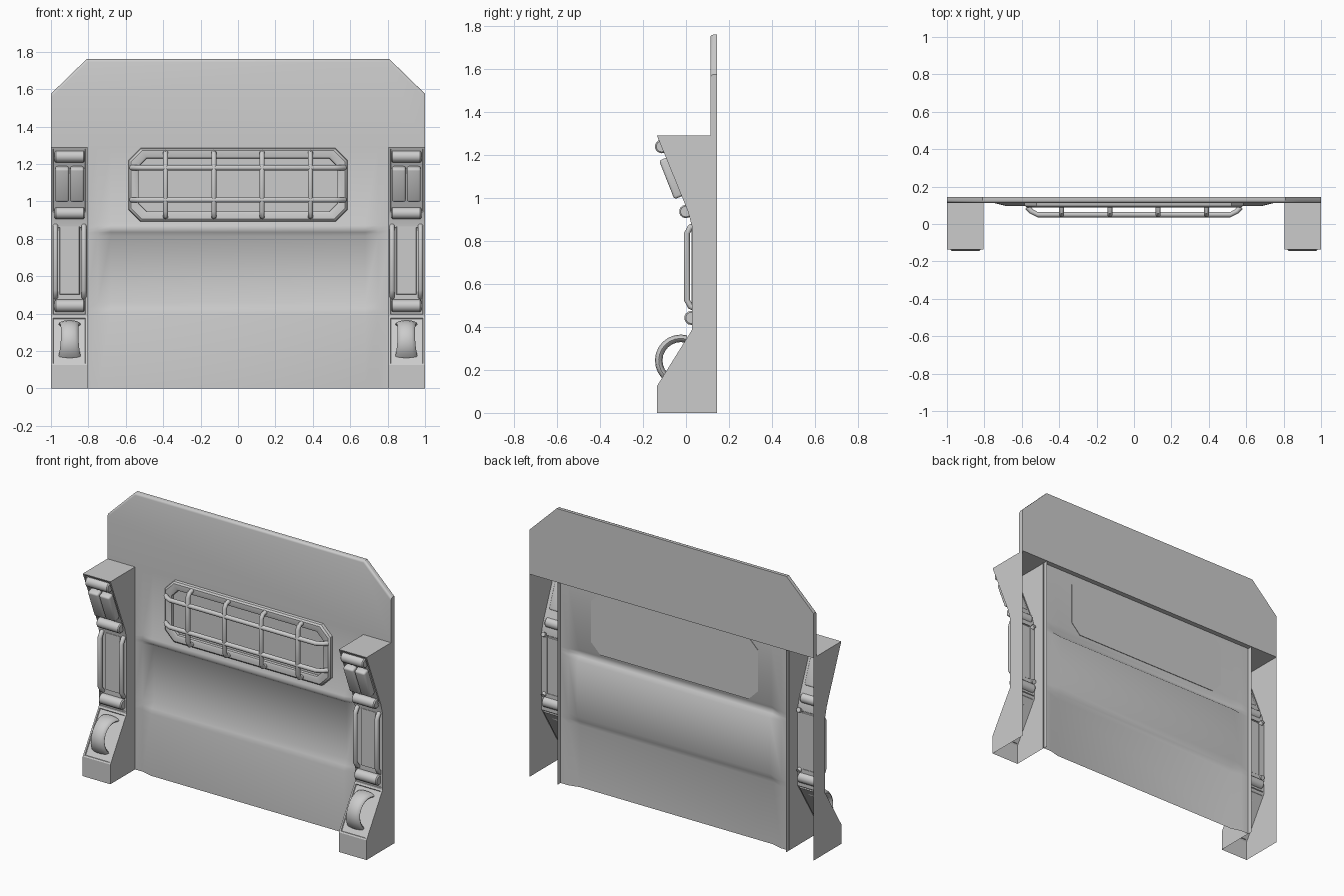
import bpy, bmesh, math
from mathutils import Vector

if "Cube" in bpy.data.objects:
    bpy.data.objects.remove(bpy.data.objects["Cube"])


def finish(name, bm, mirror=False, recalc=True, angle=35):
    if recalc:
        bmesh.ops.recalc_face_normals(bm, faces=bm.faces[:])
    me = bpy.data.meshes.new(name)
    bm.to_mesh(me)
    bm.free()
    me.shade_smooth()
    me.set_sharp_from_angle(angle=math.radians(angle))
    ob = bpy.data.objects.new(name, me)
    bpy.context.collection.objects.link(ob)
    if mirror:
        ob.modifiers.new("mirror", 'MIRROR')
    return ob


def sweep(bm, path, side, a, b, sides=12):
    """Elliptical tube along a planar path; a = half width along side, b = half thickness."""
    pts = [Vector(p) for p in path]
    side = Vector(side)
    rings = []
    for i, p in enumerate(pts):
        t = (pts[min(i + 1, len(pts) - 1)] - pts[max(i - 1, 0)]).normalized()
        up = t.cross(side)
        w = a[i] if isinstance(a, list) else a
        h = b[i] if isinstance(b, list) else b
        rings.append([bm.verts.new(p + side * w * math.cos(k * math.tau / sides)
                                   + up * h * math.sin(k * math.tau / sides))
                      for k in range(sides)])
    for r, s in zip(rings, rings[1:]):
        for k in range(sides):
            bm.faces.new((r[k], r[(k + 1) % sides], s[(k + 1) % sides], s[k]))
    bm.faces.new(rings[0])
    bm.faces.new(rings[-1])


# Upper slab with cut corners and softened front edge
bm = bmesh.new()
outline = [(-1, 1.29), (1, 1.29), (1, 1.575), (0.81, 1.76), (-0.81, 1.76), (-1, 1.575)]
front = [bm.verts.new((x, 0.113, z)) for x, z in outline]
back = [bm.verts.new((x, 0.145, z)) for x, z in outline]
bm.faces.new(front)
bm.faces.new(back)
for i in range(6):
    j = (i + 1) % 6
    bm.faces.new((front[i], front[j], back[j], back[i]))
rim = [e for e in bm.edges if all(v in front for v in e.verts)
       and sum(v.co.z for v in e.verts) > 2.9]
bmesh.ops.bevel(bm, geom=rim, offset=0.014, segments=3, profile=0.5, affect='EDGES')
finish("upper_slab", bm)

# Wall sheet: lip, recessed middle panel and slightly raised foot
profile = [(1.29, 0), (0.895, 0), (0.87, -0.016), (0.85, -0.018), (0.835, -0.01), (0.815, 0.012),
           (0.46, 0.012), (0.425, -0.008), (0.395, -0.018), (0, -0.018)]
columns = [(-0.81, 0), (-0.75, 0), (-0.68, 1), (0.68, 1), (0.75, 0), (0.81, 0)]
bm = bmesh.new()
grid = [[bm.verts.new((x, 0.113 + d * w, z)) for x, w in columns] for z, d in profile]
for top, low in zip(grid, grid[1:]):
    for i in range(len(columns) - 1):
        bm.faces.new((low[i], low[i + 1], top[i + 1], top[i]))
finish("wall_panel", bm, recalc=False, angle=50)

# Octagonal cage frame with sunken floor
bm = bmesh.new()
loops = []
for inset, y in [(0, 0.116), (0.004, 0.097), (0.014, 0.088), (0.044, 0.088), (0.054, 0.094), (0.056, 0.11)]:
    x, h, c = 0.587 - inset, 0.197 - inset, 0.065 - inset * 0.4
    corners = [(-x + c, -h), (x - c, -h), (x, -h + c), (x, h - c),
               (x - c, h), (-x + c, h), (-x, h - c), (-x, -h + c)]
    loops.append([bm.verts.new((u, y, 1.088 + v)) for u, v in corners])
for r, s in zip(loops, loops[1:]):
    for i in range(8):
        bm.faces.new((r[i], r[(i + 1) % 8], s[(i + 1) % 8], s[i]))
bm.faces.new(loops[-1])
bm.faces.new(loops[0])
finish("cage_frame", bm)

# Cage bars
bm = bmesh.new()
for z in (1.18, 1.008):
    sweep(bm, [(-0.57, 0.09, z), (-0.55, 0.068, z), (-0.515, 0.05, z),
               (0.515, 0.05, z), (0.55, 0.068, z), (0.57, 0.09, z)], (0, 0, 1), 0.014, 0.014)
for x in (-0.387, -0.129, 0.129, 0.387):
    sweep(bm, [(x, 0.09, 0.918), (x, 0.065, 0.922), (x, 0.05, 0.945),
               (x, 0.05, 1.233), (x, 0.065, 1.256), (x, 0.09, 1.26)], (1, 0, 0), 0.014, 0.014)
finish("cage_bars", bm)

# Side pillar: hollow shell open at the back and bottom
side_profile = [(0.145, 0), (-0.135, 0), (-0.135, 0.125), (0.027, 0.385), (0.027, 0.87),
                (0.01, 0.935), (-0.135, 1.29), (0.145, 1.29)]
bm = bmesh.new()
inner = [bm.verts.new((0.805, y, z)) for y, z in side_profile]
outer = [bm.verts.new((1.0, y, z)) for y, z in side_profile]
bm.faces.new(inner)
bm.faces.new(outer[::-1])
strips = [bm.faces.new((inner[i], outer[i], outer[i + 1], inner[i + 1])) for i in range(1, 7)]
bmesh.ops.recalc_face_normals(bm, faces=bm.faces[:])
bmesh.ops.inset_individual(bm, faces=[strips[k] for k in (1, 2, 4)], thickness=0.014, depth=0)
bmesh.ops.inset_individual(bm, faces=[strips[k] for k in (1, 2, 4)], thickness=0.004, depth=-0.006)
finish("side_pillar", bm, mirror=True, recalc=False, angle=20)

# Horizontal rollers on the pillar
C = 0.9
bm = bmesh.new()
for y, z, r in [(-0.113, 1.24, 0.032), (-0.001, 0.937, 0.031), (0.025, 0.442, 0.033)]:
    e = r * 0.8
    sweep(bm, [(C - 0.08, y, z), (C - 0.074, y, z), (C + 0.074, y, z), (C + 0.08, y, z)],
          (0, 0, 1), [e, r, r, e], [e, r, r, e], 14)
finish("pillar_rollers", bm, mirror=True)

# Twin padded blocks on the upper slope
bm = bmesh.new()
for dx in (-0.04, 0.04):
    top, low = Vector((C + dx, -0.103, 1.183)), Vector((C + dx, -0.032, 1.003))
    side = Vector((1, 0, 0))
    out = (top - low).normalized().cross(side)
    res = []
    for p in (low, top):
        res.append([bm.verts.new(p + side * u * 0.037 + out * v * 0.024)
                    for u, v in ((-1, -1), (1, -1), (1, 1), (-1, 1))])
    bm.faces.new(res[0])
    bm.faces.new(res[1])
    for i in range(4):
        j = (i + 1) % 4
        bm.faces.new((res[0][i], res[0][j], res[1][j], res[1][i]))
bmesh.ops.recalc_face_normals(bm, faces=bm.faces[:])
bmesh.ops.bevel(bm, geom=bm.edges[:], offset=0.012, segments=3, profile=0.5, affect='EDGES')
finish("pillar_pads", bm, mirror=True)

# Vertical grab bars
bm = bmesh.new()
for dx in (-0.076, 0.076):
    x = C + dx
    sweep(bm, [(x, 0.045, 0.485), (x, 0.02, 0.497), (x, 0.004, 0.525), (x, 0.004, 0.835),
               (x, 0.02, 0.863), (x, 0.045, 0.875)], (1, 0, 0), 0.014, 0.014)
finish("grab_bars", bm, mirror=True)

# Thin plate between the grab bars
bm = bmesh.new()
plate = []
for y, i in ((0.035, 0), (0.025, 0.004)):
    w, z0, z1 = 0.055 - i, 0.5 + i, 0.87 - i
    plate.append([bm.verts.new((x, y, z)) for x, z in
                  ((C - w, z0), (C + w, z0), (C + w, z1), (C - w, z1))])
bm.faces.new(plate[1])
for i in range(4):
    j = (i + 1) % 4
    bm.faces.new((plate[0][i], plate[0][j], plate[1][j], plate[1][i]))
finish("pillar_plate", bm, mirror=True)

# Broad arched handle on the lower slope
bm = bmesh.new()
arc = []
widths = []
n = 10
for k in range(n + 1):
    t = math.radians(75 + 148 * k / n)
    arc.append((C, -0.024 + 0.103 * math.cos(t), 0.244 + 0.103 * math.sin(t)))
    widths.append(0.046 + 0.013 * abs(2 * k / n - 1) ** 2)
sweep(bm, arc, (1, 0, 0), widths, 0.018, 14)
finish("arched_handle", bm, mirror=True, angle=50)
